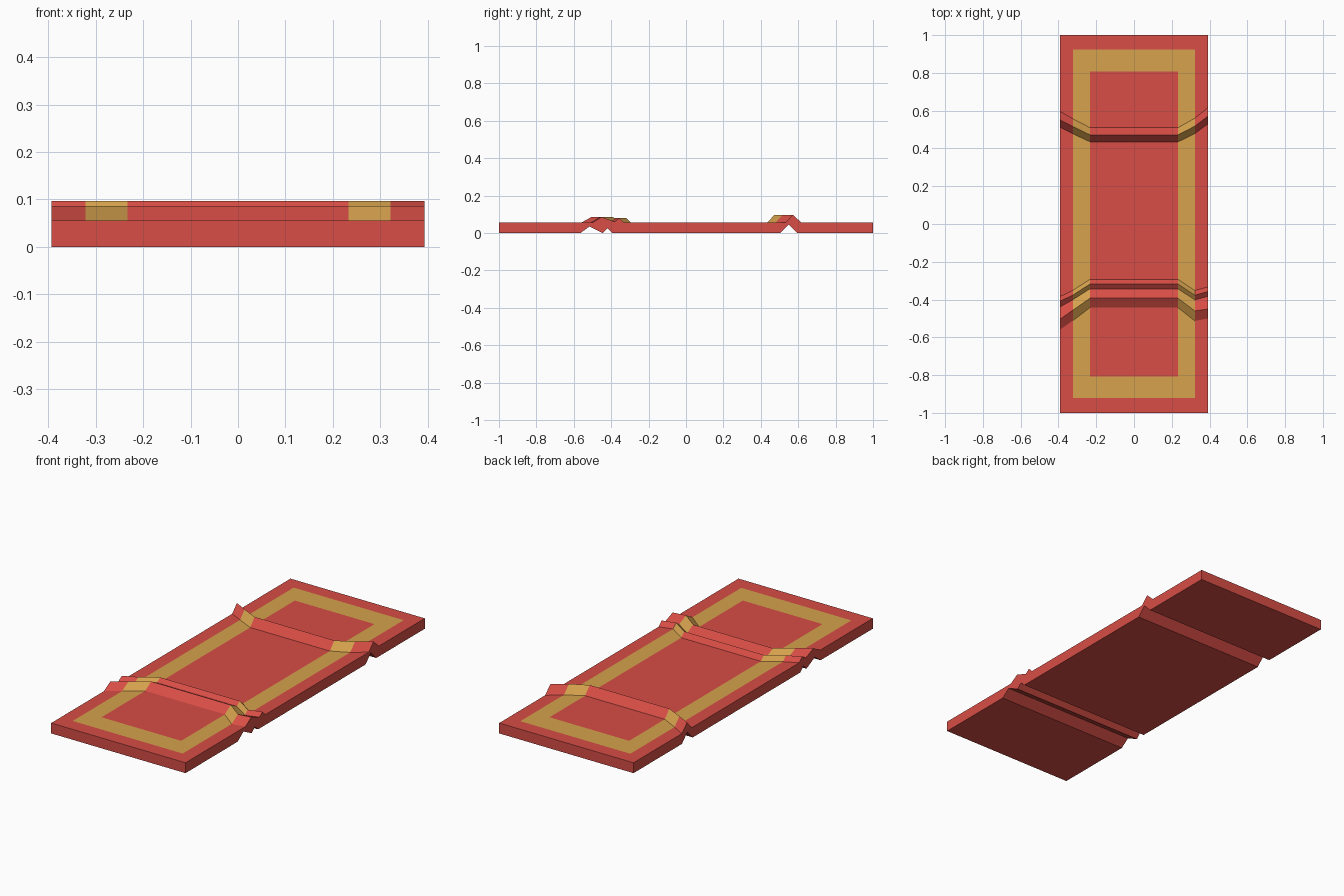
import bpy, bmesh

if "Cube" in bpy.data.objects:
    bpy.data.objects.remove(bpy.data.objects["Cube"])

def material(name, color):
    m = bpy.data.materials.new(name)
    m.diffuse_color = (*color, 1)
    m.use_nodes = True
    m.node_tree.nodes["Principled BSDF"].inputs["Base Color"].default_value = m.diffuse_color
    return m

# Column positions across the rug (border, band, centre, band, border)
XS = [-0.393, -0.322, -0.233, 0.233, 0.322, 0.393]
# y of each wrinkle's crease lines, at each column
CENTRE_FRONT = [-0.443, -0.393, -0.343, -0.318, -0.293]
CENTRE_BACK = [0.435, 0.472, 0.51]
FRONT = [[-0.56, -0.505, -0.44, -0.41, -0.385],
         [-0.51, -0.455, -0.40, -0.375, -0.35],
         CENTRE_FRONT, CENTRE_FRONT,
         [-0.513, -0.46, -0.402, -0.377, -0.352],
         [-0.50, -0.45, -0.382, -0.357, -0.333]]
BACK = [[0.513, 0.552, 0.597], [0.477, 0.515, 0.556],
        CENTRE_BACK, CENTRE_BACK,
        [0.478, 0.518, 0.56], [0.532, 0.572, 0.617]]
T = 0.055
TOP_Z = [T] * 3 + [T, 0.086, 0.06, 0.079, T] + [T, 0.097, T] + [T] * 3
# Underside creases run straight across
LOW_Y = [-1, -0.922, -0.808, -0.564, -0.516, -0.446, -0.42, -0.393,
         0.505, 0.55, 0.595, 0.808, 0.925, 1]
LOW_Z = [0] * 3 + [0, 0.035, 0, 0.025, 0] + [0, 0.045, 0] + [0] * 3

nx, ny = len(XS), len(TOP_Z)
bm = bmesh.new()
top, low = [], []
for i, x in enumerate(XS):
    ys = LOW_Y[:3] + FRONT[i] + BACK[i] + LOW_Y[-3:]
    top.append([bm.verts.new((x, y, z)) for y, z in zip(ys, TOP_Z)])
    low.append([bm.verts.new((x, y, z)) for y, z in zip(LOW_Y, LOW_Z)])

# Top with gold band, and plain underside
for i in range(nx - 1):
    for j in range(ny - 1):
        f = bm.faces.new((top[i][j], top[i+1][j], top[i+1][j+1], top[i][j+1]))
        inside = 1 <= i <= nx - 3 and 1 <= j <= ny - 3
        core = i == 2 and 2 <= j <= ny - 4
        f.material_index = int(inside and not core)
        bm.faces.new((low[i][j+1], low[i+1][j+1], low[i+1][j], low[i][j]))

# Rim walls
rim = [(i, 0) for i in range(nx)] + [(nx - 1, j) for j in range(1, ny)]
rim += [(i, ny - 1) for i in range(nx - 2, -1, -1)] + [(0, j) for j in range(ny - 2, 0, -1)]
for (a, b), (c, d) in zip(rim, rim[1:] + rim[:1]):
    bm.faces.new((low[a][b], low[c][d], top[c][d], top[a][b]))
bmesh.ops.recalc_face_normals(bm, faces=bm.faces)

mesh = bpy.data.meshes.new("wrinkled_rug")
bm.to_mesh(mesh)
bm.free()
mesh.materials.append(material("rug_red", (0.68, 0.075, 0.06)))
mesh.materials.append(material("rug_gold", (0.67, 0.36, 0.075)))
bpy.context.collection.objects.link(bpy.data.objects.new("wrinkled_rug", mesh))
